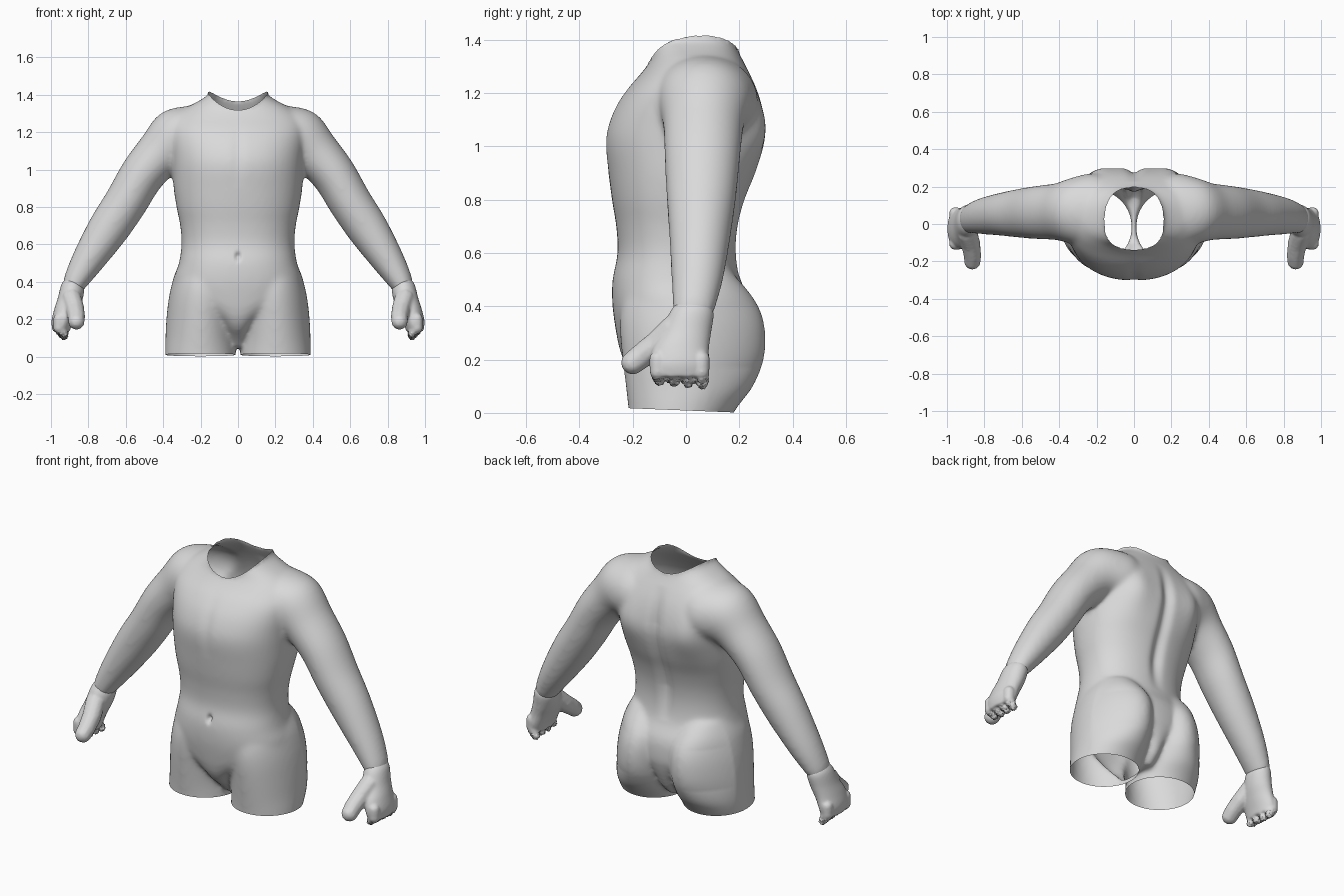
import bpy, bmesh, math, random
from mathutils import Vector, Matrix

if "Cube" in bpy.data.objects:
    bpy.data.objects.remove(bpy.data.objects["Cube"])

random.seed(4)
skin = bpy.data.materials.new("plain_grey")
skin.diffuse_color = (0.7, 0.7, 0.7, 1)
skin.use_nodes = True
skin.node_tree.nodes["Principled BSDF"].inputs["Base Color"].default_value = skin.diffuse_color


def catmull(a, b, c, d, t):
    return [0.5 * (2 * q + (r - p) * t + (2 * p - 5 * q + 4 * r - s) * t * t
                   + (3 * q - p - 3 * r + s) * t ** 3) for p, q, r, s in zip(a, b, c, d)]


def loft(bm, rings, side=1, power=2.0, steps=5, n=48):
    """Closed tube through rings (cx, cy, cz, rx, ry, tilt in the xz plane)."""
    dense = []
    for i in range(len(rings) - 1):
        q = [rings[max(i - 1, 0)], rings[i], rings[i + 1], rings[min(i + 2, len(rings) - 1)]]
        dense += [catmull(*q, k / steps) for k in range(steps)]
    dense.append(rings[-1])
    loops = []
    for cx, cy, cz, rx, ry, tilt in dense:
        loop = []
        for k in range(n):
            a = 2 * math.pi * k / n
            u = math.copysign(abs(math.cos(a)) ** (2 / power), math.cos(a)) * rx
            v = math.copysign(abs(math.sin(a)) ** (2 / power), math.sin(a)) * ry
            loop.append(bm.verts.new((side * (cx + u * math.cos(tilt)), cy + v, cz + u * math.sin(tilt))))
        loops.append(loop)
    for p, q in zip(loops, loops[1:]):
        for k in range(n):
            bm.faces.new((p[k], p[(k + 1) % n], q[(k + 1) % n], q[k]))
    bm.faces.new(loops[0])
    bm.faces.new(loops[-1])


def ball_chain(bm, balls, side=1, steps=5):
    """Finger-like limb made of overlapping balls (x, y, z, radius)."""
    for p, q in zip(balls, balls[1:]):
        for k in range(steps + 1):
            x, y, z, r = [a + (b - a) * k / steps for a, b in zip(p, q)]
            bmesh.ops.create_icosphere(bm, subdivisions=2, radius=r,
                                       matrix=Matrix.Translation((side * x, y, z)))


def fuse(bm, name, voxel, smooth):
    """Melt overlapping solids into one smooth skin."""
    bmesh.ops.recalc_face_normals(bm, faces=bm.faces)
    me = bpy.data.meshes.new(name)
    bm.to_mesh(me)
    bm.free()
    ob = bpy.data.objects.new(name, me)
    bpy.context.collection.objects.link(ob)
    m = ob.modifiers.new("melt", 'REMESH')
    m.mode = 'VOXEL'
    m.voxel_size = voxel
    m = ob.modifiers.new("relax", 'SMOOTH')
    m.factor = 0.5
    m.iterations = smooth
    new = bpy.data.meshes.new_from_object(ob.evaluated_get(bpy.context.evaluated_depsgraph_get()))
    ob.modifiers.clear()
    ob.data = new
    new.materials.clear()
    new.materials.append(skin)
    return ob


def finish(ob, bm):
    for f in bm.faces:
        f.smooth = True
        f.material_index = 0
    bm.to_mesh(ob.data)
    bm.free()


def bell(t):
    return math.exp(-t * t)


def band(z, lo, hi, soft=0.06):
    return max(0, min(1, (z - lo) / soft, (hi - z) / soft))


# trunk: height, half width, front y, back y
trunk = [(.05, .04, -.10, .14), (.10, .06, -.15, .19), (.15, .09, -.205, .215), (.20, .14, -.236, .235),
         (.25, .23, -.252, .25), (.30, .315, -.262, .258), (.40, .345, -.276, .25), (.50, .316, -.276, .205),
         (.60, .302, -.257, .19), (.70, .309, -.262, .197), (.80, .329, -.278, .223), (.90, .344, -.291, .263),
         (1.0, .351, -.302, .293), (1.07, .356, -.295, .30), (1.15, .365, -.264, .287), (1.22, .37, -.217, .265),
         (1.28, .345, -.164, .237), (1.33, .28, -.13, .21), (1.37, .205, -.124, .192), (1.41, .156, -.122, .188),
         (1.50, .15, -.122, .188)]
# thigh and buttock: height, inner x, outer x, front y, back y
thigh = [(-.08, .012, .387, -.21, .13), (.02, .012, .39, -.217, .192), (.10, .012, .388, -.226, .252),
         (.20, .008, .383, -.238, .292), (.30, .002, .372, -.248, .298), (.38, .003, .356, -.246, .281),
         (.45, .015, .335, -.225, .24), (.53, .05, .295, -.16, .17)]
# shoulder yoke and arm
arm = [(.10, .06, 1.22, .13, .16, 1.45), (.21, .065, 1.205, .145, .185, 1.22), (.31, .07, 1.165, .17, .178, .93),
       (.405, .066, 1.09, .137, .153, .66), (.51, .062, .975, .12, .143, .57), (.60, .058, .825, .115, .132, .55),
       (.695, .053, .68, .11, .117, .55), (.805, .043, .51, .087, .098, .55), (.872, .03, .395, .064, .08, .4),
       (.885, .025, .355, .05, .07, .25)]

bm = bmesh.new()
loft(bm, [(0, (f + b) / 2, z, w, (b - f) / 2, 0) for z, w, f, b in trunk], power=2.25)
for s in (1, -1):
    loft(bm, [((i + o) / 2, (f + b) / 2, z, (o - i) / 2, (b - f) / 2, 0) for z, i, o, f, b in thigh], s)
    loft(bm, arm, s)
torso = fuse(bm, "torso_and_arms", .011, 20)

bm = bmesh.new()
bm.from_mesh(torso.data)
# soft sculpting: spine, shoulder blades, buttocks drawn together, breastbone, navel
for v in bm.verts:
    x, y, z = v.co
    if abs(x) > .42:
        continue
    if y > .08:
        v.co.y -= .024 * bell(x / .035) * band(z, .5, 1.3, .2)
        v.co.y += .03 * bell((abs(x) - .21) / .09) * bell((z - 1.08) / .15)
        v.co.x *= 1 - .7 * (y - .08) * band(z, .02, .55, .15)
    elif y < -.1:
        v.co.y += .006 * bell(x / .03) * band(z, .9, 1.27, .15)
        v.co.y += .03 * bell(x / .01) * bell((z - .535) / .02)

# open thigh ends
bmesh.ops.bisect_plane(bm, geom=bm.verts[:] + bm.edges[:] + bm.faces[:], plane_co=(0, 0, .009),
                       plane_no=(0, .04, 1), clear_inner=True)


# open neck with a dipping rim
def rim(p):
    return 1.337 + .14 * p.y + .066 * (p.x / .15) ** 2


gone = [f for f in bm.faces if f.calc_center_median().z > rim(f.calc_center_median())]
bmesh.ops.delete(bm, geom=gone, context='FACES')
edge = [v for v in bm.verts if v.is_boundary and v.co.z > 1.2]
for _ in range(3):
    bmesh.ops.smooth_vert(bm, verts=edge, factor=.5, use_axis_x=True, use_axis_y=True, use_axis_z=True)
    for v in edge:
        v.co.z = rim(v.co)
finish(torso, bm)

# hands: palm, thumb and broken finger stubs
palm = [(.874, .025, .405, .045, .066, .35), (.883, .02, .37, .063, .084, .28), (.90, 0, .30, .065, .094, .2),
        (.922, -.02, .24, .062, .106, .2), (.942, -.025, .18, .056, .112, .15), (.945, -.025, .135, .045, .1, 0)]
for s, label in ((1, "left_hand"), (-1, "right_hand")):
    bm = bmesh.new()
    loft(bm, palm, s)
    ball_chain(bm, [(.89, -.05, .31, .055), (.872, -.11, .255, .052), (.864, -.165, .215, .048),
                    (.864, -.2, .188, .045)], s)
    for i in range(4):
        y = -.105 + .054 * i
        ball_chain(bm, [(.955, y, .20, .034), (.957, y, .155, .032), (.93, y + .005, .125 - .005 * i, .022)], s)
    hand = fuse(bm, label, .007, 4)
    bm = bmesh.new()
    bm.from_mesh(hand.data)
    for v in bm.verts:
        if v.co.z < .13:
            v.co += Vector([random.uniform(-.004, .004) for _ in range(3)])
    finish(hand, bm)
